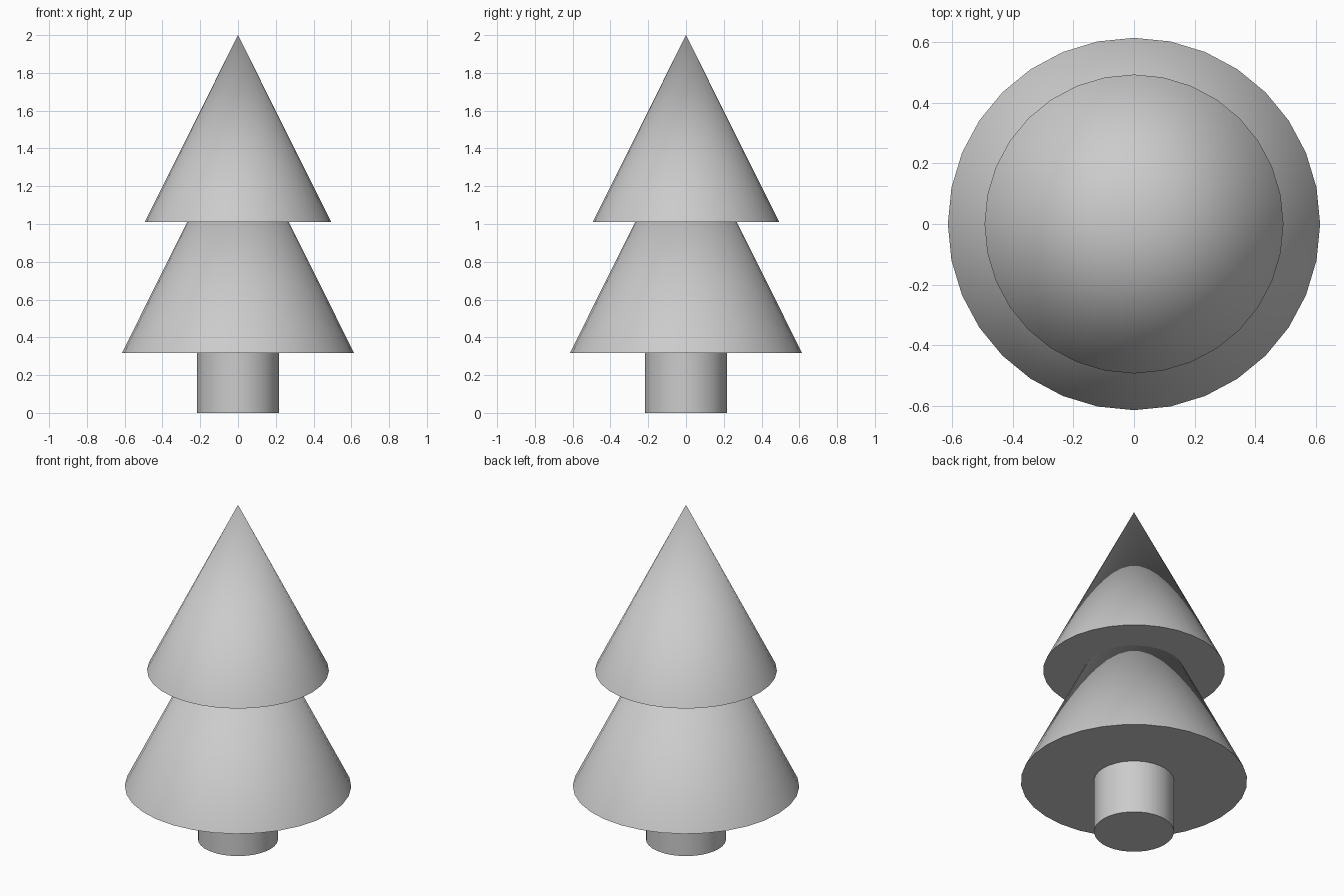
import bpy
import math

if "Cube" in bpy.data.objects:
    bpy.data.objects.remove(bpy.data.objects["Cube"])

SIDES = 32


def smooth(obj, name):
    obj.name = name
    bpy.ops.object.shade_smooth_by_angle(angle=math.radians(30))


def cone(name, radius, base, tip):
    bpy.ops.mesh.primitive_cone_add(vertices=SIDES, radius1=radius, radius2=0,
                                    depth=tip - base, location=(0, 0, (base + tip) / 2))
    smooth(bpy.context.object, name)


# Trunk, running a little way up into the lower foliage
TRUNK_TOP = 0.43
bpy.ops.mesh.primitive_cylinder_add(vertices=SIDES, radius=0.217, depth=TRUNK_TOP,
                                    location=(0, 0, TRUNK_TOP / 2))
smooth(bpy.context.object, "trunk")

# Two foliage tiers; the lower tip is hidden inside the upper cone
cone("lower_foliage", 0.614, 0.318, 1.55)
cone("upper_foliage", 0.493, 1.011, 2.0)
